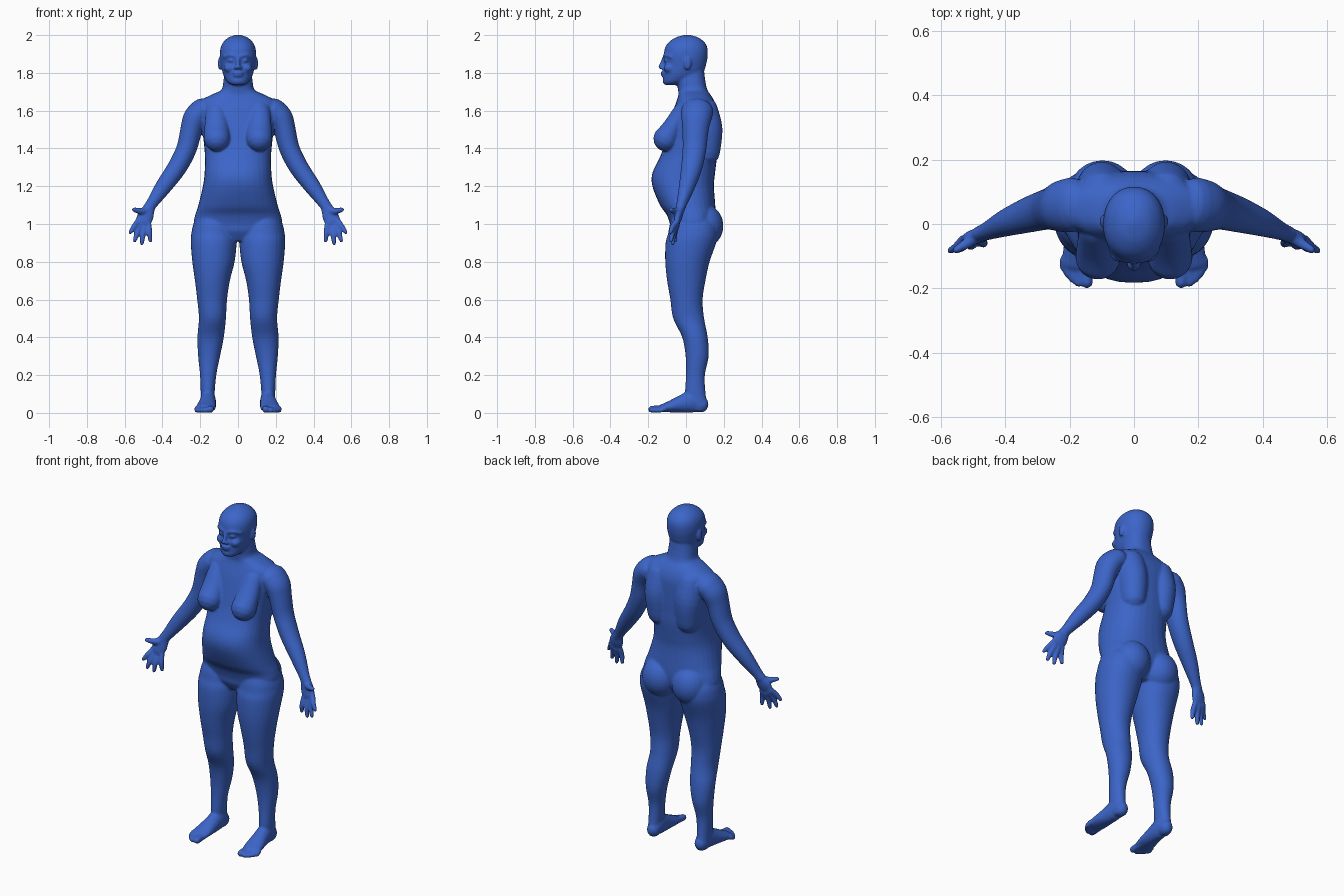
import bpy, bmesh, math
from mathutils import Vector, Matrix

bm = bmesh.new()
SIDES = 32


def spline(rows, steps=4):
    """Catmull-Rom interpolation through rows of numbers."""
    out = []
    for i in range(len(rows) - 1):
        a, b, c, d = (rows[max(0, min(len(rows) - 1, i + k))] for k in (-1, 0, 1, 2))
        for s in range(steps):
            t = s / steps
            out.append([0.5 * (2 * q + (r - p) * t + (2 * p - 5 * q + 4 * r - u) * t * t
                               + (3 * q - p - 3 * r + u) * t ** 3)
                        for p, q, r, u in zip(a, b, c, d)])
    return out + [list(rows[-1])]


def skin(rings):
    """Bridge a list of vertex rings into a closed tube."""
    rings = [[bm.verts.new(p) for p in ring] for ring in rings]
    for r0, r1 in zip(rings, rings[1:]):
        for i in range(len(r0)):
            j = (i + 1) % len(r0)
            bm.faces.new((r0[i], r0[j], r1[j], r1[i]))
    bm.faces.new(rings[0])
    bm.faces.new(rings[-1])


def slices(rows, power=2.2):
    """Loft horizontal sections: z, x min, x max, y min, y max."""
    rings = []
    for z, x0, x1, y0, y1 in spline(rows):
        ring = []
        for k in range(SIDES):
            a = 2 * math.pi * k / SIDES
            c, s = (math.copysign(abs(f) ** (2 / power), f) for f in (math.cos(a), math.sin(a)))
            ring.append(((x0 + x1) / 2 + c * (x1 - x0) / 2, (y0 + y1) / 2 + s * (y1 - y0) / 2, z))
        rings.append(ring)
    skin(rings)


def limb(rows, ref=(0, 1, 0)):
    """Round-ended tube along x, y, z with a radius across and one along ref."""
    pts = spline(rows)
    n, rings = len(pts), []

    def ring(i, scale=1.0, push=0.0):
        x, y, z, ra, rb = pts[i]
        t = (Vector(pts[min(i + 1, n - 1)][:3]) - Vector(pts[max(i - 1, 0)][:3])).normalized()
        u = t.cross(Vector(ref)).normalized()
        v = u.cross(t)
        o = Vector((x, y, z)) + t * push * min(ra, rb)
        rings.append([o + scale * (u * ra * math.cos(a) + v * rb * math.sin(a))
                      for a in (2 * math.pi * k / SIDES for k in range(SIDES))])

    caps = [math.radians(d) for d in (25, 50, 70, 85)]
    for a in reversed(caps):
        ring(0, math.cos(a), -math.sin(a))
    for i in range(n):
        ring(i)
    for a in caps:
        ring(n - 1, math.cos(a), math.sin(a))
    skin(rings)


def ball(loc, radii):
    bmesh.ops.create_uvsphere(bm, u_segments=24, v_segments=16, radius=1,
                              matrix=Matrix.Translation(loc) @ Matrix.Diagonal((*radii, 1)))


# Leg
slices([(1.06, .06, .2, -.06, .12), (1.0, .02, .235, -.085, .16), (.95, .01, .247, -.095, .168),
        (.9, .007, .25, -.108, .16), (.8, .018, .242, -.11, .125), (.7, .043, .228, -.10, .103),
        (.6, .058, .216, -.083, .088), (.5, .064, .207, -.068, .096), (.4, .075, .215, -.02, .115),
        (.3, .095, .211, -.002, .12), (.2, .115, .201, 0, .10), (.1, .124, .197, -.005, .104),
        (.04, .125, .195, .01, .115), (.01, .135, .185, .03, .105)], 2.1)
# Foot and toes
limb([(.158, .082, .042, .036, .042), (.158, .04, .06, .041, .06), (.162, -.02, .048, .045, .048),
      (.168, -.08, .034, .052, .032), (.173, -.125, .025, .052, .021)], (0, 0, 1))
for x, y, r in ((.146, -.181, .019), (.173, -.182, .014), (.191, -.17, .013),
                (.206, -.154, .013), (.218, -.135, .013)):
    limb([(x, -.11, .024, r, r), (x, y, r, r, r)], (0, 0, 1))
# Buttock, shoulder blade, breast
ball((.098, .095, .99), (.105, .103, .115))
limb([(.10, .095, 1.6, .075, .075), (.10, .108, 1.5, .08, .085), (.095, .105, 1.38, .07, .075)])
limb([(.115, -.02, 1.6, .055, .045), (.113, -.07, 1.51, .065, .055), (.112, -.105, 1.452, .07, .068)])
# Arm
limb([(.19, .06, 1.6, .065, .085), (.225, .055, 1.56, .066, .08), (.247, .05, 1.5, .058, .07),
      (.272, .045, 1.4, .054, .063), (.322, .03, 1.3, .051, .056), (.393, .005, 1.2, .044, .043),
      (.455, -.022, 1.11, .031, .028), (.475, -.03, 1.08, .031, .025)])
# Palm, thumb, fingers
limb([(.47, -.03, 1.085, .031, .022), (.488, -.038, 1.045, .043, .021), (.502, -.048, 1.012, .042, .017)])
limb([(.48, -.035, 1.07, .022, .02), (.515, -.058, 1.068, .018, .017), (.552, -.08, 1.076, .012, .012)])
for x0, z0, x1, z1, y1 in ((.53, 1.015, .57, .956, -.082), (.518, 1.0, .547, .912, -.08),
                           (.497, .99, .509, .898, -.07), (.472, .995, .464, .912, -.058)):
    limb([(x0, -.048, z0, .015, .015), ((x0 + x1) / 2, -.03 + y1 / 2, (z0 + z1) / 2, .0145, .0145),
          (x1, y1, z1, .011, .011)])
# Ear, eye, cheek, brow
ball((.096, .008, 1.85), (.011, .02, .035))
ball((.036, -.099, 1.866), (.018, .02, .012))
ball((.045, -.085, 1.825), (.03, .034, .026))
limb([(.014, -.112, 1.888, .01, .012), (.042, -.104, 1.894, .01, .012), (.07, -.078, 1.886, .009, .012)])
ball((.013, -.127, 1.826), (.011, .012, .009))

# Mirror the paired parts
dup = bmesh.ops.duplicate(bm, geom=bm.verts[:] + bm.edges[:] + bm.faces[:])
for v in dup['geom']:
    if isinstance(v, bmesh.types.BMVert):
        v.co.x = -v.co.x

# Torso and neck
torso = [(.91, .08, -.05, .10), (.96, .19, -.078, .14), (1.0, .233, -.085, .155), (1.05, .226, -.103, .158),
         (1.1, .21, -.138, .155), (1.2, .186, -.178, .148), (1.27, .177, -.178, .154), (1.35, .175, -.14, .163),
         (1.42, .18, -.115, .164), (1.5, .19, -.095, .165), (1.6, .205, -.068, .163), (1.65, .2, -.05, .15),
         (1.685, .14, -.04, .13), (1.71, .088, -.042, .113), (1.76, .077, -.05, .102), (1.82, .07, -.05, .095)]
slices([(z, -w, w, y0, y1) for z, w, y0, y1 in torso], 2.35)
# Head
head = [(1.735, .028, -.112, -.05), (1.75, .055, -.12, 0), (1.78, .074, -.12, .06), (1.81, .084, -.119, .095),
        (1.85, .091, -.114, .108), (1.89, .096, -.118, .115), (1.93, .093, -.112, .114), (1.96, .08, -.094, .1),
        (1.985, .054, -.06, .07), (1.996, .03, -.028, .04), (2.002, .008, 0, .015)]
slices([(z, -w, w, y0, y1) for z, w, y0, y1 in head], 2.15)
# Nose, lips, chin
limb([(0, -.112, 1.885, .009, .012), (0, -.124, 1.855, .01, .012), (0, -.135, 1.832, .013, .012)])
ball((0, -.118, 1.801), (.03, .017, .008))
ball((0, -.117, 1.786), (.026, .016, .008))
ball((0, -.103, 1.757), (.03, .022, .018))

bmesh.ops.recalc_face_normals(bm, faces=bm.faces)
mesh = bpy.data.meshes.new("body")
bm.to_mesh(mesh)
bm.free()
body = bpy.data.objects.new("body", mesh)
bpy.context.collection.objects.link(body)

# Fuse the parts into one smooth skin
fuse = body.modifiers.new("fuse", 'REMESH')
fuse.mode = 'VOXEL'
fuse.voxel_size = 0.006
fuse.use_smooth_shade = True
soften = body.modifiers.new("soften", 'SMOOTH')
soften.factor = 0.5
soften.iterations = 7

skin_mat = bpy.data.materials.new("blue")
skin_mat.diffuse_color = (0.045, 0.13, 0.58, 1)
mesh.materials.append(skin_mat)
